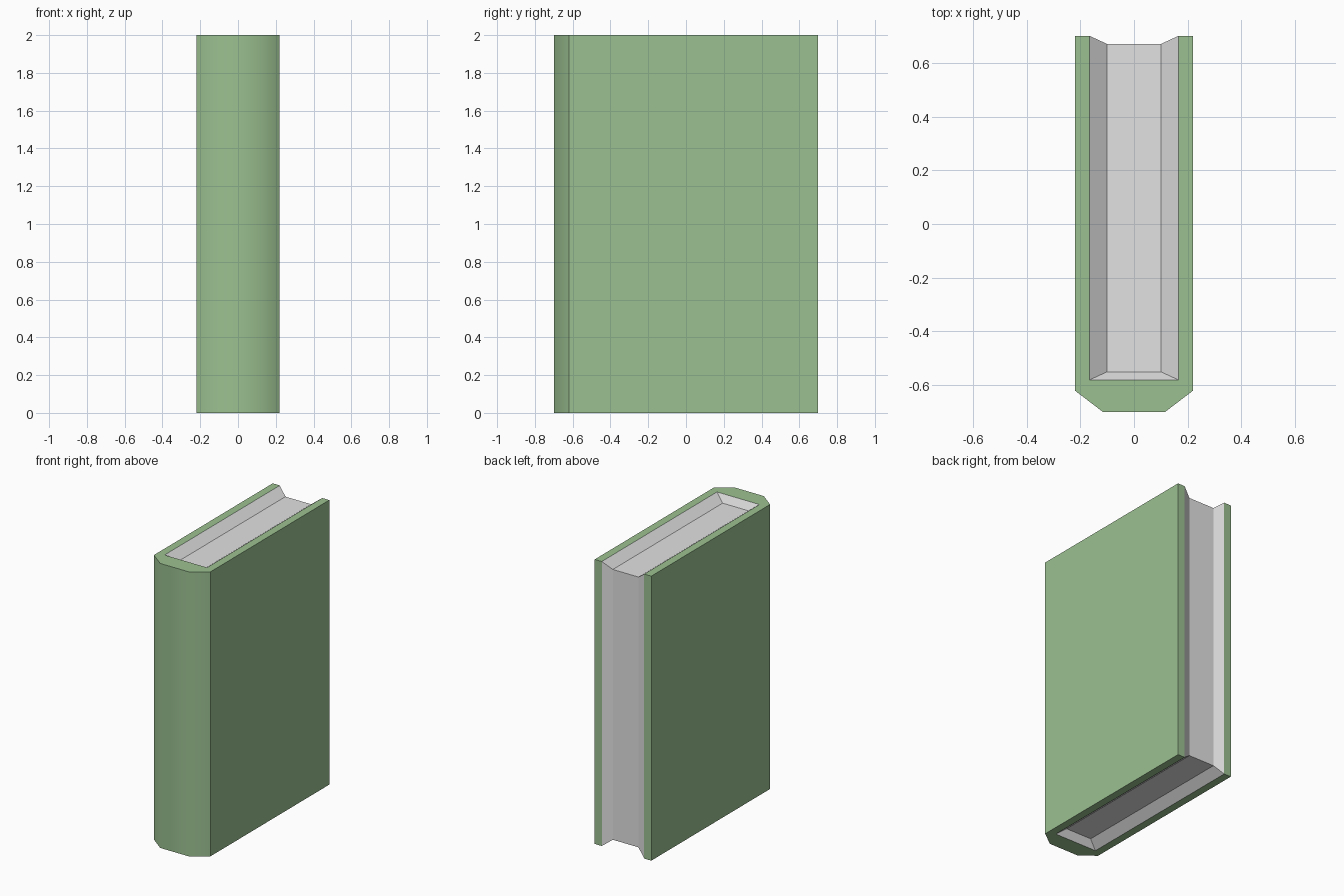
import bpy
import math

if "Cube" in bpy.data.objects:
    bpy.data.objects.remove(bpy.data.objects["Cube"])

HEIGHT = 2.0


def material(name, rgb):
    m = bpy.data.materials.new(name)
    m.diffuse_color = (*rgb, 1.0)
    m.use_nodes = True
    m.node_tree.nodes["Principled BSDF"].inputs["Base Color"].default_value = m.diffuse_color
    return m


def make_object(name, verts, faces, mat):
    mesh = bpy.data.meshes.new(name)
    mesh.from_pydata(verts, [], faces)
    mesh.materials.append(mat)
    obj = bpy.data.objects.new(name, mesh)
    bpy.context.collection.objects.link(obj)
    return obj


green = material("cover green", (0.33, 0.535, 0.283))
grey = material("page grey", (0.76, 0.76, 0.76))

# Cover: U-shaped profile (left half mirrored) extruded upwards
outer = [(-0.22, 0.70), (-0.22, -0.62), (-0.115, -0.70)]
inner = [(-0.165, -0.58), (-0.165, 0.70)]


def mirrored(points):
    return [(-x, y) for x, y in reversed(points)]


profile = outer + mirrored(outer) + mirrored(inner) + inner
n = len(profile)
verts = [(x, y, z) for z in (0.0, HEIGHT) for x, y in profile]
hidden = (6, 7, 8)  # inner walls covered by the pages
faces = [(k, (k + 1) % n, (k + 1) % n + n, k + n)
         for k in range(n) if k not in hidden]
faces += [tuple(reversed(range(n))), tuple(range(n, 2 * n))]
cover = make_object("cover", verts, faces, green)

# Rounded-looking spine: smooth across the chamfers, sharp elsewhere
bpy.ops.object.select_all(action='DESELECT')
cover.select_set(True)
bpy.context.view_layer.objects.active = cover
bpy.ops.object.shade_smooth_by_angle(angle=math.radians(45))

# Pages: trough running along bottom, fore-edge and top
rim = [(-0.58, 0.0), (0.70, 0.0), (0.70, HEIGHT), (-0.58, HEIGHT)]
valley = [(-0.55, 0.05), (0.67, 0.05), (0.67, HEIGHT - 0.05), (-0.55, HEIGHT - 0.05)]
columns = [(-0.165, rim), (-0.10, valley), (0.10, valley), (0.165, rim)]
verts = [(x, y, z) for x, path in columns for y, z in path]
faces = [(4 * i + j, 4 * i + j + 1, 4 * i + j + 5, 4 * i + j + 4)
         for i in range(3) for j in range(3)]
# slopes beside the spine, bottom and top
faces += [(0, 4, 8, 12), (3, 15, 11, 7)]
make_object("pages", verts, faces, grey)
